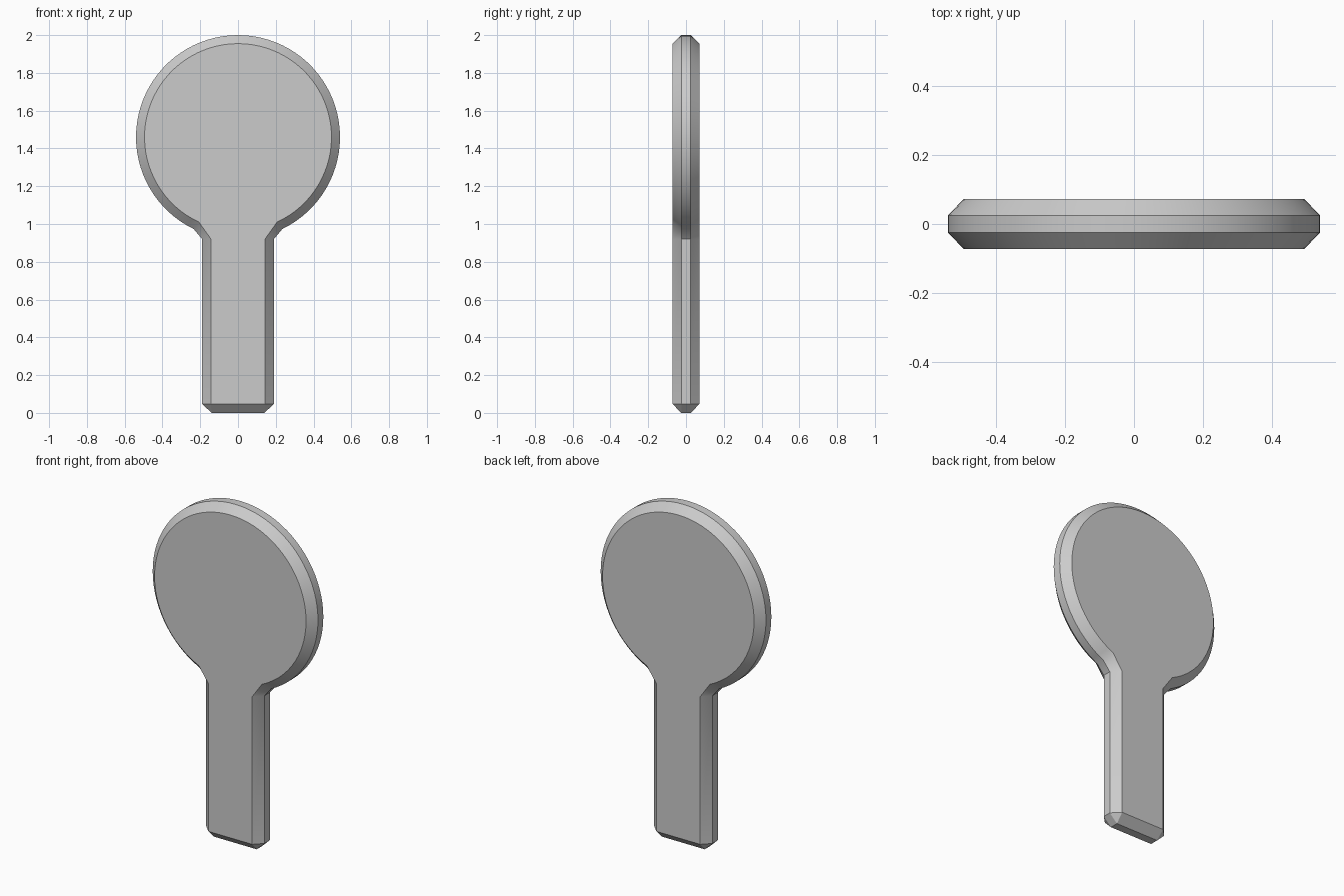
import bpy, bmesh
from math import sin, cos, asin, pi

if "Cube" in bpy.data.objects:
    bpy.data.objects.remove(bpy.data.objects["Cube"])

CENTRE_Z = 1.46
STEPS = 36


def outline(radius, neck_x, handle_x, corner):
    """Closed paddle outline: right half bottom to top, then mirrored."""
    start = asin(neck_x / radius)
    half = list(corner) + [(handle_x, 0.92)]
    for i in range(STEPS + 1):
        a = start + (pi - start) * i / STEPS
        half.append((radius * sin(a), CENTRE_Z - radius * cos(a)))
    half[-1] = (0.0, CENTRE_Z + radius)
    return half + [(-x, z) for x, z in reversed(half[:-1])]


# Rim outline and smaller face outline (point counts match)
rim = outline(0.54, 0.235, 0.19, [(0.14, 0.0), (0.19, 0.048)])
face = outline(0.495, 0.207, 0.143, [(0.143, 0.048), (0.143, 0.048)])

# Bevelled slab: face, rim, rim, face
bm = bmesh.new()
rings = [[bm.verts.new((x, y, z)) for x, z in pts]
         for pts, y in ((face, -0.072), (rim, -0.025), (rim, 0.025), (face, 0.072))]
n = len(rim)
for a, b in zip(rings, rings[1:]):
    for i in range(n):
        j = (i + 1) % n
        bm.faces.new((a[i], a[j], b[j], b[i]))
bm.faces.new(rings[0])
bm.faces.new(rings[-1])
bmesh.ops.remove_doubles(bm, verts=bm.verts[:], dist=1e-5)
bmesh.ops.recalc_face_normals(bm, faces=bm.faces[:])

mesh = bpy.data.meshes.new("round_paddle")
bm.to_mesh(mesh)
bm.free()
obj = bpy.data.objects.new("round_paddle", mesh)
bpy.context.collection.objects.link(obj)
bpy.context.view_layer.objects.active = obj
obj.select_set(True)
bpy.ops.object.shade_smooth_by_angle(angle=pi / 6)
